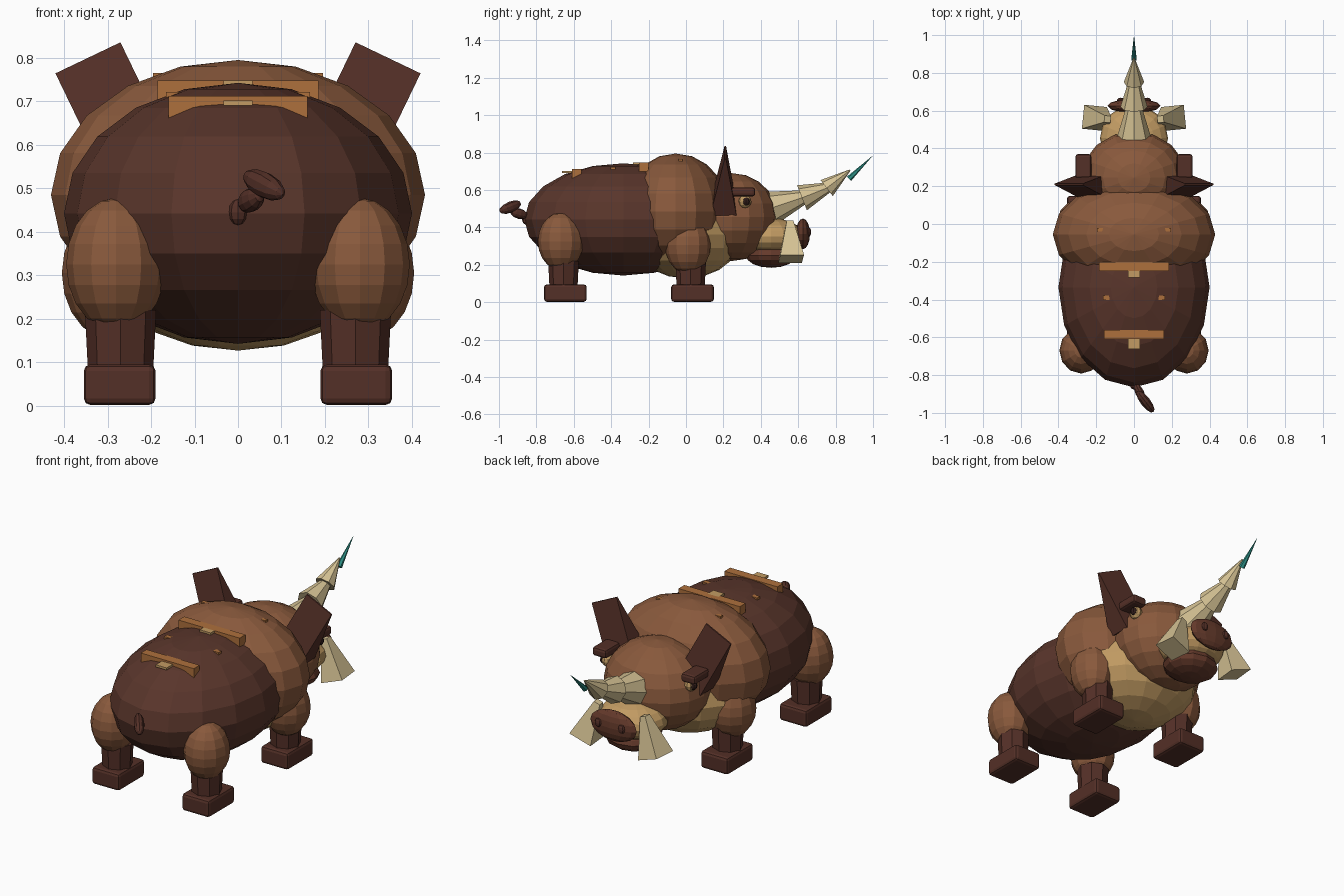
import bpy, bmesh
from math import pi
from mathutils import Matrix, Vector

cube = bpy.data.objects.get("Cube")
if cube:
    bpy.data.objects.remove(cube, do_unlink=True)


def material(name, rgb):
    m = bpy.data.materials.new(name)
    m.use_nodes = True
    m.diffuse_color = (*rgb, 1)
    m.node_tree.nodes["Principled BSDF"].inputs["Base Color"].default_value = (*rgb, 1)
    return m


DARK = material("dark brown hide", (0.10, 0.036, 0.024))
MID = material("warm brown hide", (0.25, 0.1, 0.045))
HOOF = material("hoof brown", (0.088, 0.029, 0.02))
TAN = material("tan skin", (0.54, 0.33, 0.125))
IVORY = material("ivory", (0.68, 0.55, 0.3))
ORANGE = material("orange marking", (0.42, 0.16, 0.045))
TEAL = material("teal tip", (0.025, 0.27, 0.23))
NOSE = material("nose brown", (0.13, 0.042, 0.024))
BLACK = material("dark pupil", (0.03, 0.012, 0.01))


def finish(name, bm, mat):
    bmesh.ops.recalc_face_normals(bm, faces=bm.faces)
    me = bpy.data.meshes.new(name)
    bm.to_mesh(me)
    bm.free()
    me.materials.append(mat)
    ob = bpy.data.objects.new(name, me)
    bpy.context.collection.objects.link(ob)
    return ob


def aim(direction):
    return Vector(direction).to_track_quat('Z', 'Y').to_matrix().to_4x4()


def ellipsoid(name, center, radii, mat, segs=16, rings=10, axis=(0, 0, 1)):
    bm = bmesh.new()
    turn = aim(axis) if tuple(axis) != (0, 0, 1) else Matrix()
    bmesh.ops.create_uvsphere(bm, u_segments=segs, v_segments=rings, radius=1,
                              matrix=Matrix.Translation(center) @ turn
                              @ Matrix.Diagonal((*radii, 1)))
    return finish(name, bm, mat)


def taper(name, a, b, ra, rb, mat, sides=8, roll=0.0):
    """Cone or frustum running from point a to point b."""
    a, b = Vector(a), Vector(b)
    bm = bmesh.new()
    bmesh.ops.create_cone(bm, cap_ends=True, segments=sides, radius1=ra, radius2=rb,
                          depth=(b - a).length,
                          matrix=Matrix.Translation((a + b) / 2) @ aim(b - a)
                          @ Matrix.Rotation(roll, 4, 'Z'))
    return finish(name, bm, mat)


def box(name, center, size, mat, bevel=0.0):
    bm = bmesh.new()
    bmesh.ops.create_cube(bm, size=1, matrix=Matrix.Translation(center)
                          @ Matrix.Diagonal((*size, 1)))
    ob = finish(name, bm, mat)
    if bevel:
        mod = ob.modifiers.new("Bevel", 'BEVEL')
        mod.width = bevel
        mod.segments = 2
    return ob


def ear(name, side):
    """Wedge leaning outward, thick at the root and closing to a top edge."""
    bm = bmesh.new()
    out = Vector((0.9 * side, 0, -0.43))
    top = Vector((0.345 * side, 0.21, 0.8))
    root = Vector((0.2 * side, 0.2, 0.5))
    for end, half in ((root, 0.07), (top, 0.004)):
        for w in (-0.083, 0.083):
            for t in (-half, half):
                bm.verts.new(end + out * w + Vector((0, t, 0)))
    bmesh.ops.convex_hull(bm, input=bm.verts)
    finish(name, bm, HOOF)


# Torso
ellipsoid("body", (0, -0.335, 0.4425), (0.4, 0.53, 0.3), DARK)
ellipsoid("shoulders", (0, -0.055, 0.485), (0.43, 0.285, 0.31), MID)
ellipsoid("belly", (0, 0, 0.362), (0.34, 0.3, 0.235), TAN)

# Head and snout
ellipsoid("head", (0, 0.245, 0.455), (0.28, 0.245, 0.235), MID)
ellipsoid("snout", (0, 0.455, 0.35), (0.18, 0.175, 0.1), TAN)
ellipsoid("lower_jaw", (0, 0.455, 0.25), (0.15, 0.135, 0.066), NOSE, 12, 8)
ellipsoid("nose", (0, 0.625, 0.365), (0.14, 0.038, 0.082), NOSE, 12, 8)

# Stacked horn with a coloured tip
horn = [((0, 0.46, 0.505), (0, 0.64, 0.565), 0.09, 0.035),
        ((0, 0.62, 0.558), (0, 0.77, 0.617), 0.072, 0.025),
        ((0, 0.752, 0.61), (0, 0.877, 0.706), 0.054, 0.004)]
for i, (a, b, ra, rb) in enumerate(horn):
    taper(f"horn_segment_{i + 1}", a, b, ra, rb, IVORY)
taper("horn_tip", (0, 0.872, 0.66), (0, 1.0, 0.785), 0.016, 0, TEAL, 6)

# Paired parts
for side, s in (("left", 1), ("right", -1)):
    ear(f"{side}_ear", s)
    box(f"{side}_brow", (0.268 * s, 0.305, 0.59), (0.085, 0.13, 0.048), HOOF, 0.014)
    ellipsoid(f"{side}_eye", (0.25 * s, 0.315, 0.538), (0.032, 0.035, 0.035), TAN, 10, 6)
    ellipsoid(f"{side}_pupil", (0.272 * s, 0.322, 0.538), (0.018, 0.02, 0.022), BLACK, 8, 6)
    ellipsoid(f"{side}_nostril", (0.07 * s, 0.657, 0.375), (0.02, 0.012, 0.024), HOOF, 8, 6)
    taper(f"{side}_tusk", (0.21 * s, 0.562, 0.232), (0.14 * s, 0.555, 0.43),
          0.09, 0.025, IVORY, 4, pi / 4)

    # Legs: thigh, ankle and hoof
    for leg, y, x, z in (("front", 0.01, 0.29, 0.305), ("rear", -0.67, 0.28, 0.325)):
        ellipsoid(f"{side}_{leg}_thigh", (x * s, y, z), (0.115, 0.122, 0.153), MID, 12, 10)
        taper(f"{side}_{leg}_ankle", (0.27 * s, y + 0.015, 0.08),
              (0.27 * s, y + 0.015, 0.22), 0.075, 0.082, HOOF)
        box(f"{side}_{leg}_hoof", (0.272 * s, y + 0.025, 0.0485),
            (0.165, 0.228, 0.093), HOOF, 0.015)

# Tail
ellipsoid("tail_root", (0, -0.855, 0.445), (0.022, 0.022, 0.03), HOOF, 8, 6)
ellipsoid("tail_middle", (0.03, -0.892, 0.473), (0.024, 0.028, 0.052), HOOF, 10, 6,
          (0.4, -0.8, 0.2))
ellipsoid("tail_end", (0.06, -0.94, 0.508), (0.027, 0.03, 0.074), HOOF, 10, 6,
          (0.085, -0.11, -0.045))

# Back markings, half sunk into the hide
for i, (y, half, z, depth) in enumerate(((-0.585, 0.16, 0.712, 0.05),
                                         (-0.39, 0.165, 0.722, 0.025),
                                         (-0.225, 0.185, 0.748, 0.05),
                                         (-0.03, 0.195, 0.765, 0.02))):
    box(f"back_stripe_{i + 1}", (0, y, z - 0.025), (2 * half, depth, 0.05), ORANGE)
box("rear_back_plate", (0, -0.63, 0.696), (0.066, 0.066, 0.012), TAN)
box("front_back_plate", (0, -0.258, 0.742), (0.066, 0.05, 0.012), TAN)
